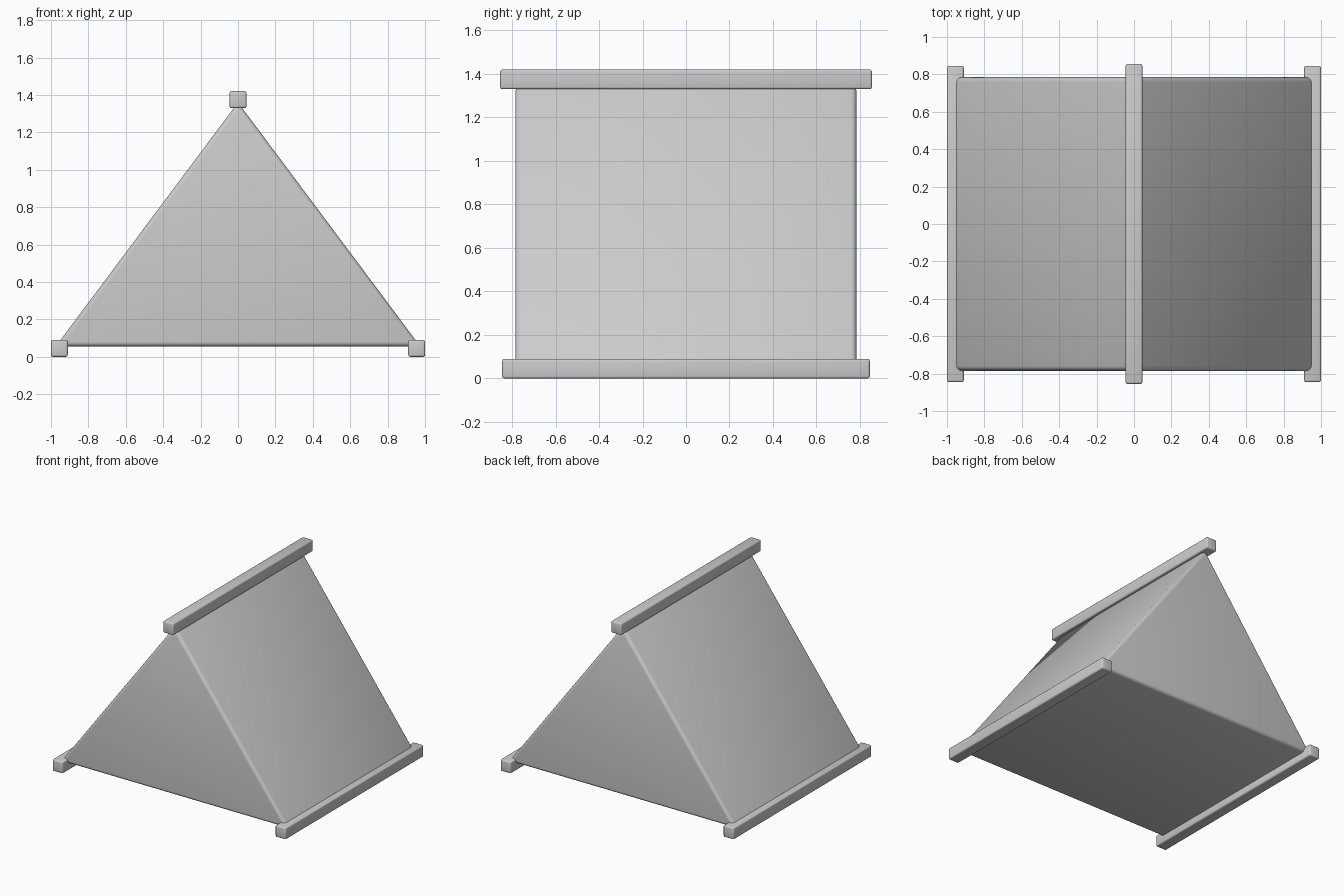
import bpy, bmesh

if "Cube" in bpy.data.objects:
    bpy.data.objects.remove(bpy.data.objects["Cube"])


def finish(obj, width, segments):
    # Soft rounded edges with smooth shading
    mod = obj.modifiers.new("Bevel", 'BEVEL')
    mod.width = width
    mod.segments = segments
    mod.limit_method = 'ANGLE'
    bpy.ops.object.select_all(action='DESELECT')
    obj.select_set(True)
    bpy.context.view_layer.objects.active = obj
    bpy.ops.object.modifier_apply(modifier="Bevel")
    bpy.ops.object.shade_smooth_by_angle()


def prism(name, profile, half_length, width, segments=3):
    # Extrude an x-z profile along y
    bm = bmesh.new()
    face = bm.faces.new([bm.verts.new((x, -half_length, z)) for x, z in profile])
    new = bmesh.ops.extrude_face_region(bm, geom=[face])["geom"]
    bmesh.ops.translate(bm, vec=(0, 2 * half_length, 0),
                        verts=[v for v in new if isinstance(v, bmesh.types.BMVert)])
    bmesh.ops.recalc_face_normals(bm, faces=bm.faces)
    mesh = bpy.data.meshes.new(name)
    bm.to_mesh(mesh)
    bm.free()
    obj = bpy.data.objects.new(name, mesh)
    bpy.context.collection.objects.link(obj)
    finish(obj, width, segments)


def beam(name, x, z, half_length, half=0.045):
    prism(name, [(x - half, z - half), (x + half, z - half),
                 (x + half, z + half), (x - half, z + half)], half_length, 0.01)


# Gabled roof body
prism("roof_body", [(-0.975, 0.055), (0.975, 0.055), (0, 1.36)], 0.785, 0.025)

# Ridge and eave beams
beam("ridge_beam", 0, 1.375, 0.855)
for side, x in (("left", -0.955), ("right", 0.955)):
    beam(side + "_eave_beam", x, 0.045, 0.845)
